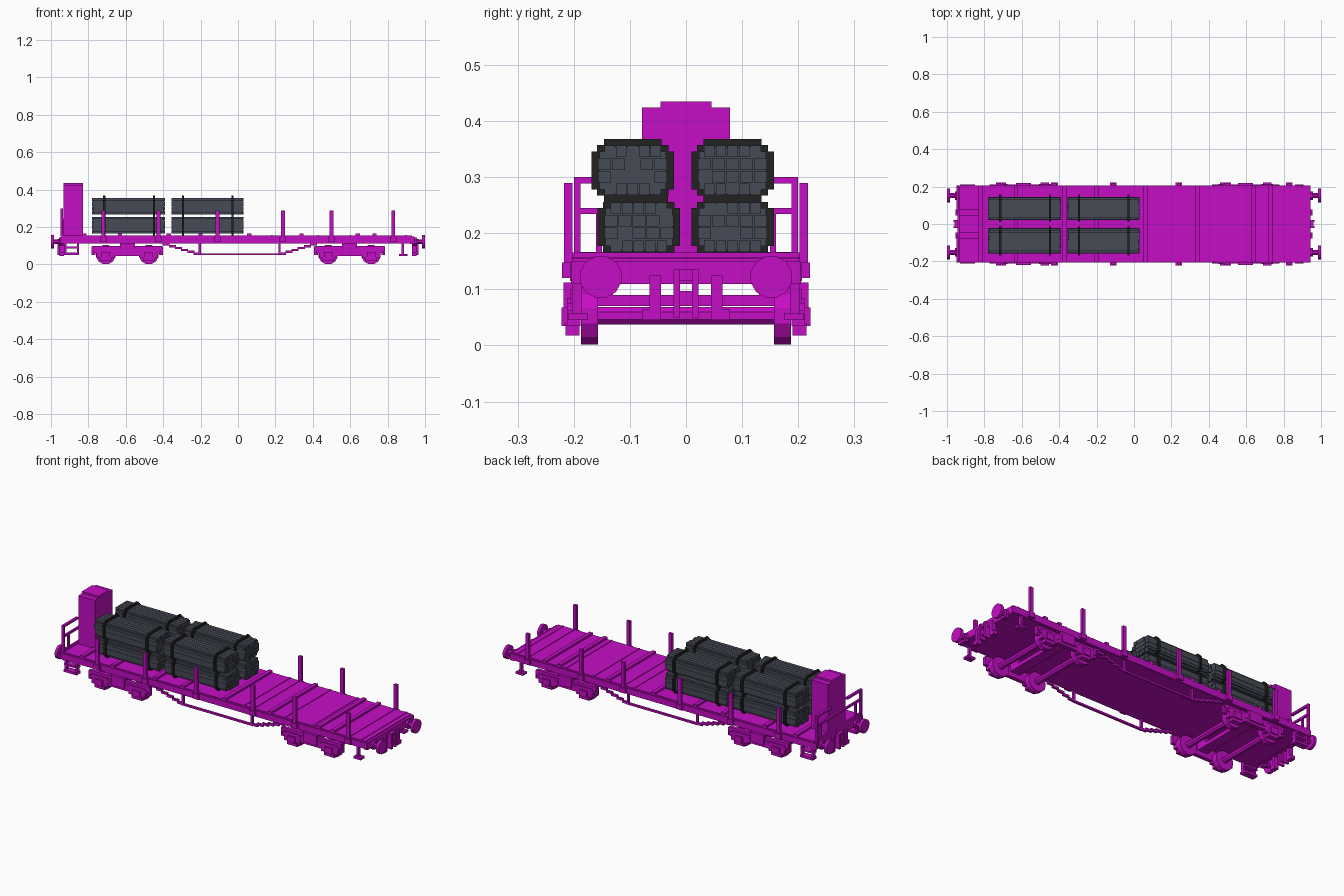
import bpy, bmesh, math, random
from mathutils import Matrix, Vector

random.seed(4)
cube = bpy.data.objects.get("Cube")
if cube:
    bpy.data.objects.remove(cube)


def material(name, rgb):
    m = bpy.data.materials.new(name)
    m.use_nodes = True
    m.diffuse_color = (*rgb, 1)
    m.node_tree.nodes["Principled BSDF"].inputs["Base Color"].default_value = (*rgb, 1)
    return m


MAGENTA = material("magenta_paint", (0.56, 0.004, 0.56))
SLATE = material("slate_timber", (0.061, 0.069, 0.093))
BLACK = material("black_strap", (0.016, 0.016, 0.016))


def finish(name, bm, mat):
    mesh = bpy.data.meshes.new(name)
    bm.to_mesh(mesh)
    bm.free()
    mesh.materials.append(mat)
    obj = bpy.data.objects.new(name, mesh)
    bpy.context.collection.objects.link(obj)
    return obj


def add_box(bm, xs, ys, zs):
    size = [b - a for a, b in (xs, ys, zs)]
    mid = [(a + b) / 2 for a, b in (xs, ys, zs)]
    bmesh.ops.create_cube(bm, size=1, matrix=Matrix.Translation(mid) @ Matrix.Diagonal((*size, 1)))


def boxes(name, parts, mat=MAGENTA, both=False):
    """One object from (x, y, z) ranges; both repeats it on the other side."""
    bm = bmesh.new()
    for xs, ys, zs in parts:
        add_box(bm, xs, ys, zs)
        if both:
            add_box(bm, xs, (-ys[1], -ys[0]), zs)
    return finish(name, bm, mat)


def around(c, w):
    return (c - w / 2, c + w / 2)


def add_disc(bm, centre, radius, depth, axis, sides=12):
    turn = Vector((0, 0, 1)).rotation_difference(Vector(axis)).to_matrix().to_4x4()
    step = Matrix.Rotation(math.pi / sides, 4, "Z")
    bmesh.ops.create_cone(bm, cap_ends=True, segments=sides, radius1=radius, radius2=radius,
                          depth=depth, matrix=Matrix.Translation(centre) @ turn @ step)


# Deck, side sills and cross battens
boxes("deck", [((-0.94, 0.93), (-0.203, 0.203), (0.112, 0.155))])
boxes("side_sill", [((-0.95, 0.94), (0.19, 0.207), (0.115, 0.148))], both=True)
boxes("deck_battens", [(around(x, 0.022), (-0.205, 0.205), (0.15, 0.166))
                       for x in (-0.82, -0.63, -0.37, -0.2, 0.06, 0.34, 0.64, 0.73)])
boxes("plank_seams", [(around(x, 0.008), (-0.203, 0.203), (0.15, 0.158))
                      for x in (0.18, 0.24, 0.43, 0.6, 0.83, 0.9)])

# Stakes in sockets
STAKES = (-0.72, -0.425, -0.11, 0.24, 0.5, 0.83)
boxes("stakes", [(around(x, 0.02), (0.202, 0.217), (0.12, 0.29)) for x in STAKES], both=True)
boxes("stake_sockets", [(around(x, 0.035), (0.2, 0.221), (0.12, 0.148)) for x in STAKES], both=True)

# Brake cabin, end panel and railing
boxes("brake_cabin", [((-0.932, -0.83), (-0.078, 0.078), (0.15, 0.424))])
boxes("cabin_roof", [((-0.932, -0.83), (-0.045, 0.045), (0.42, 0.435))])
boxes("end_panel", [((-0.945, -0.934), (-0.2, 0.2), (0.15, 0.167)),
                    ((-0.945, -0.934), (-0.2, 0.2), (0.234, 0.245))])
boxes("end_railing", [((-0.95, -0.936), (0.188, 0.2), (0.15, 0.3)),
                      ((-0.95, -0.936), (0.07, 0.2), (0.289, 0.3)),
                      ((-0.945, -0.934), (0.15, 0.16), (0.15, 0.245))], both=True)

# Steps hanging at the corners
boxes("cabin_steps", [((-0.93, -0.918), (0.185, 0.203), (0.055, 0.13)),
                      ((-0.862, -0.85), (0.185, 0.203), (0.055, 0.13)),
                      ((-0.93, -0.85), (0.175, 0.21), (0.05, 0.063)),
                      ((-0.93, -0.85), (0.175, 0.205), (0.085, 0.095))], both=True)
boxes("shunter_step", [((0.875, 0.887), (0.185, 0.203), (0.05, 0.12)),
                       ((0.86, 0.905), (0.175, 0.21), (0.045, 0.057))], both=True)

# Buffers, buffer beams, couplings and hoses at each end
for end, s in (("cabin_end", -1), ("open_end", 1)):
    bm = bmesh.new()
    for y in (-0.152, 0.152):
        add_disc(bm, (s * 0.992, y, 0.122), 0.038, 0.016, (1, 0, 0))
        add_disc(bm, (s * 0.96, y, 0.122), 0.014, 0.06, (1, 0, 0), 8)
        add_disc(bm, (s * 0.945, y, 0.122), 0.025, 0.022, (1, 0, 0), 8)
    finish(end + "_buffers", bm, MAGENTA)

    def span(a, b):
        return tuple(sorted((s * a, s * b)))

    boxes(end + "_beam", [(span(0.92, 0.943), (-0.205, 0.205), (0.11, 0.15))])
    boxes(end + "_coupling", [(span(0.93, 0.965), (-0.022, -0.011), (0.05, 0.135)),
                              (span(0.93, 0.965), (0.011, 0.022), (0.05, 0.135)),
                              (span(0.93, 0.96), (-0.02, 0.02), (0.115, 0.135)),
                              (span(0.94, 0.96), (-0.015, 0.015), (0.07, 0.097))])
    boxes(end + "_hoses", [(span(0.93, 0.955), (0.045, 0.065), (0.045, 0.125)),
                           (span(0.93, 0.955), (0.065, 0.078), (0.045, 0.065))], both=True)

# Bogies: wheels, axles, side frames and springs
for end, c in (("cabin_end", -0.592), ("open_end", 0.597)):
    bm = bmesh.new()
    for x in (c - 0.115, c + 0.115):
        add_disc(bm, (x, 0, 0.053), 0.017, 0.36, (0, 1, 0), 8)
        for y in (-0.172, 0.172):
            add_disc(bm, (x, y, 0.053), 0.053, 0.03, (0, 1, 0))
    finish(end + "_wheelsets", bm, MAGENTA)

    frame = [(around(c, 0.37), (0.188, 0.206), (0.075, 0.1)),
             (around(c, 0.13), (0.188, 0.21), (0.045, 0.085)),
             (around(c, 0.08), (0.195, 0.218), (0.058, 0.112))]
    for x in (c - 0.115, c + 0.115):
        frame += [(around(x, 0.1), (0.188, 0.212), (0.035, 0.085)),
                  (around(x, 0.06), (0.19, 0.215), (0.018, 0.04)),
                  (around(x, 0.045), (0.2, 0.222), (0.035, 0.068)),
                  (around(x, 0.13), (0.195, 0.212), (0.062, 0.075))]
    for x in (c - 0.18, c + 0.18):
        frame.append((around(x, 0.02), (0.186, 0.203), (0.05, 0.095)))
    boxes(end + "_bogie_frame", frame, both=True)
    boxes(end + "_bolster", [(around(c, 0.06), (-0.19, 0.19), (0.07, 0.09))])
    boxes(end + "_side_bearer", [(around(c, 0.06), (0.13, 0.19), (0.085, 0.115))], both=True)

# Truss rods below the middle, with stepped sloping ends
truss = [((-0.21, 0.23), (0.185, 0.197), (0.05, 0.06))]
for x in (-0.205, 0.222):
    truss.append((around(x, 0.012), (0.185, 0.197), (0.05, 0.115)))
for start, step in ((-0.2, -0.033), (0.22, 0.033)):
    for i in range(6):
        a, b = sorted((start + i * step, start + (i + 1.15) * step))
        z = 0.052 + i * 0.01
        truss.append(((a, b), (0.185, 0.197), (z, z + 0.012)))
boxes("truss_rods", truss, both=True)


# Timber packs: staggered planks held by two straps
def timber_pack(name, x0, x1, y, z, straps):
    w, h, v = 0.125, 0.09, 0.011
    bm = bmesh.new()
    add_box(bm, (x0 + 0.006, x1 - 0.006), around(y, w - 0.006), (z + v, z + h - v))
    add_box(bm, (x0 + 0.006, x1 - 0.006), around(y, w - 2 * v - 0.004), (z + 0.003, z + h - 0.003))
    rows, cols = 4, 5
    for r in range(rows):
        width = w - 2 * v if r in (0, rows - 1) else w
        for k in range(cols):
            a = y - width / 2 + k * width / cols
            b = z + r * h / rows
            cut = [random.choice((0, 0, 0.006)) for _ in range(2)]
            add_box(bm, (x0 + cut[0], x1 - cut[1]), (a + 0.001, a + width / cols - 0.001),
                    (b + 0.001, b + h / rows - 0.001))
    finish(name, bm, SLATE)
    low = max(z - v, 0.156)
    boxes(name + "_straps", [part for x in straps for part in (
        (around(x, v), around(y, w + 2 * v), (z + v, z + h - v)),
        (around(x, v), around(y, w + 0.002), (z, z + h)),
        (around(x, v), around(y, w - 2 * v), (low, z + h + v)))], BLACK)


for bay, x0, x1, straps in (("rear", -0.78, -0.39, (-0.715, -0.45)),
                            ("middle", -0.355, 0.03, (-0.295, -0.03))):
    for spot, y, z in (("lower_front", -0.084, 0.166), ("lower_back", 0.083, 0.166),
                       ("upper_front", -0.095, 0.267), ("upper_back", 0.083, 0.267)):
        timber_pack(f"{bay}_{spot}_timber", x0, x1, y, z, straps)
